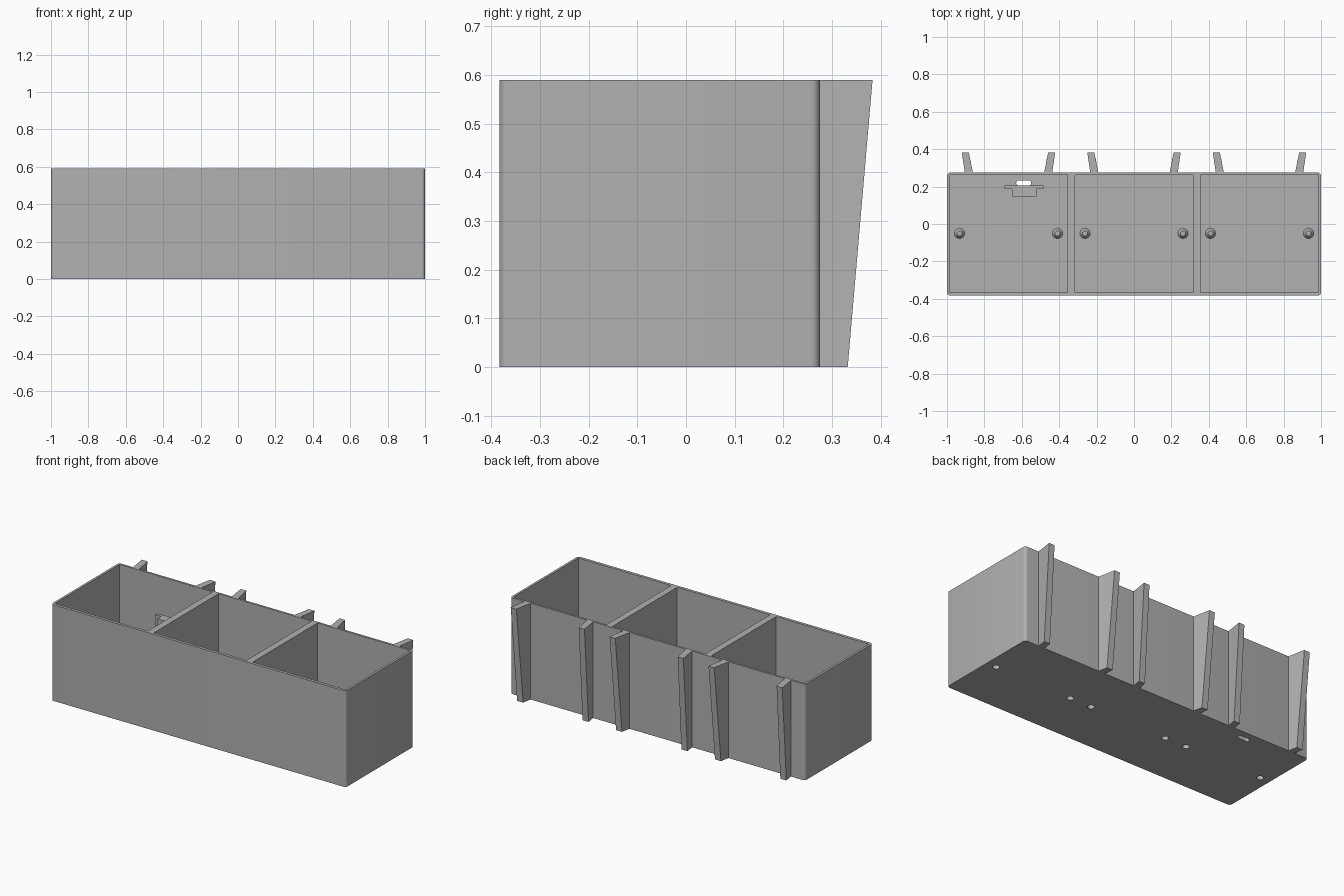
import bpy
import bmesh
import math

if "Cube" in bpy.data.objects:
    bpy.data.objects.remove(bpy.data.objects["Cube"], do_unlink=True)

HEIGHT, FLOOR = 0.59, 0.03
FRONT, BACK = -0.383, 0.275
BAYS = (-0.671, 0.0, 0.671)

grey = bpy.data.materials.new("plain grey")
grey.use_nodes = True
grey.diffuse_color = (0.44, 0.44, 0.44, 1)
grey.node_tree.nodes["Principled BSDF"].inputs["Base Color"].default_value = grey.diffuse_color


def finish(name, bm):
    bmesh.ops.recalc_face_normals(bm, faces=bm.faces)
    mesh = bpy.data.meshes.new(name)
    bm.to_mesh(mesh)
    bm.free()
    mesh.materials.append(grey)
    obj = bpy.data.objects.new(name, mesh)
    bpy.context.collection.objects.link(obj)
    return obj


def loft(name, bottom, top, z0, z1):
    """Solid between two matching outlines at two heights."""
    bm = bmesh.new()
    low = [bm.verts.new((x, y, z0)) for x, y in bottom]
    high = [bm.verts.new((x, y, z1)) for x, y in top]
    bm.faces.new(low)
    bm.faces.new(high)
    n = len(low)
    for i in range(n):
        j = (i + 1) % n
        bm.faces.new((low[i], low[j], high[j], high[i]))
    return finish(name, bm)


def rounded(x0, x1, y0, y1, r=0.0, steps=5):
    """Rectangle outline with optional round corners."""
    if r == 0:
        return [(x0, y0), (x1, y0), (x1, y1), (x0, y1)]
    corners = ((x1 - r, y1 - r), (x0 + r, y1 - r), (x0 + r, y0 + r), (x1 - r, y0 + r))
    return [(cx + r * math.cos(a), cy + r * math.sin(a))
            for k, (cx, cy) in enumerate(corners)
            for a in [math.pi / 2 * (k + s / steps) for s in range(steps + 1)]]


def circle(cx, cy, r, n=16):
    return [(cx + r * math.cos(math.tau * i / n), cy + r * math.sin(math.tau * i / n))
            for i in range(n)]


def cut(target, cutter):
    bpy.context.view_layer.objects.active = target
    mod = target.modifiers.new("cut", "BOOLEAN")
    mod.operation = "DIFFERENCE"
    mod.solver = "EXACT"
    mod.object = cutter
    bpy.ops.object.modifier_apply(modifier=mod.name)
    bpy.data.objects.remove(cutter, do_unlink=True)


# Three-bay tray
outline = rounded(-1, 1, FRONT, BACK, 0.018)
tray = loft("tray", outline, outline, 0, HEIGHT)
for cx in BAYS:
    bay = rounded(cx - 0.315, cx + 0.315, -0.365, 0.262)
    cut(tray, loft("bay_cutter", bay, bay, FLOOR, HEIGHT + 0.1))

# Blind sockets under the floor with small conical bosses above
for cx in BAYS:
    for side in (-1, 1):
        x = cx + side * 0.262
        hole = circle(x, -0.05, 0.02)
        cut(tray, loft("socket_cutter", hole, hole, -0.05, FLOOR - 0.006))
        loft("floor_boss", circle(x, -0.05, 0.029), circle(x, -0.05, 0.014),
             FLOOR - 0.002, FLOOR + 0.02)

# Cable slot through the floor
slot = rounded(-0.63, -0.55, 0.205, 0.233, 0.0135)
cut(tray, loft("slot_cutter", slot, slot, -0.05, FLOOR + 0.05))

# T-shaped post beside the slot
plate = rounded(-0.693, -0.484, 0.187, 0.206)
block = rounded(-0.652, -0.521, 0.147, 0.188)
loft("post_plate", plate, plate, FLOOR - 0.002, 0.39)
loft("post_block", block, block, FLOOR - 0.002, 0.39)


# Splayed back ribs, deeper at the top
def rib_outline(cx, side, depth):
    t = (depth - BACK) / 0.108
    inner, outer = 0.19 + 0.022 * t, 0.233 + 0.017 * t
    points = ((0.19, BACK - 0.004), (inner, depth), (outer, depth), (0.233, BACK - 0.004))
    return [(cx + side * x, y) for x, y in points]


for cx in BAYS:
    for side, label in ((-1, "right"), (1, "left")):
        loft("back_rib_" + label, rib_outline(cx, side, 0.332),
             rib_outline(cx, side, 0.383), 0, HEIGHT)

# Smooth the rounded tray corners only
bpy.ops.object.select_all(action="DESELECT")
tray.select_set(True)
bpy.context.view_layer.objects.active = tray
bpy.ops.object.shade_smooth_by_angle(angle=math.radians(30))
